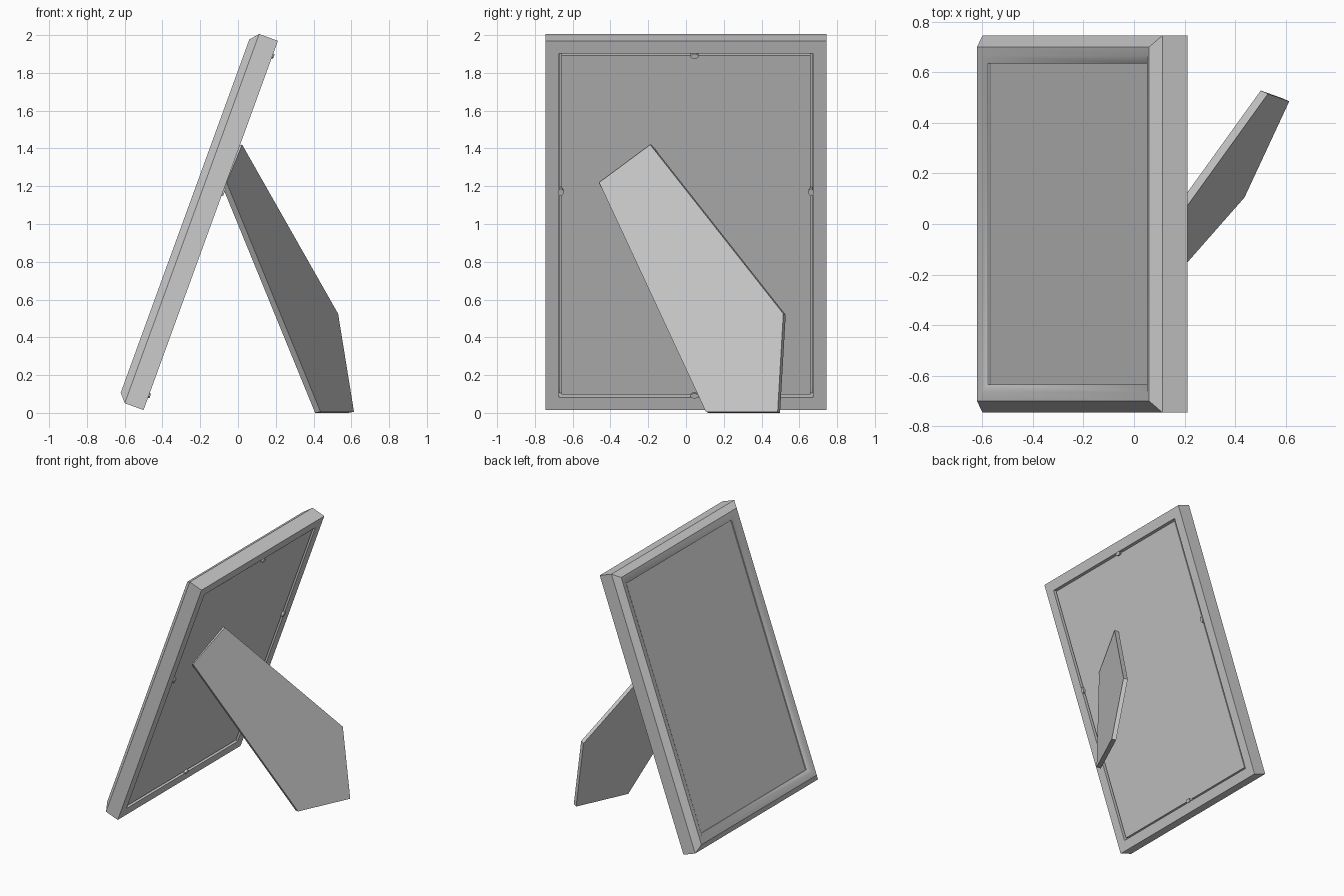
import bpy, bmesh, math
from mathutils import Vector

if "Cube" in bpy.data.objects:
    bpy.data.objects.remove(bpy.data.objects["Cube"])

TILT = math.radians(20)
W, H = 1.49, 2.08                                  # frame width and height
ORIGIN = Vector((-0.50, 0, 0.015))                 # bottom of the back face
UP = Vector((math.sin(TILT), 0, math.cos(TILT)))
OUT = Vector((-math.cos(TILT), 0, math.sin(TILT)))  # towards the picture side


def place(y, v, d):
    """Point on the leaning frame: across, up the frame, out from its back."""
    return ORIGIN + Vector((0, y, 0)) + UP * v + OUT * d


def ring(inset, d):
    a, b = W / 2 - inset, H - inset
    return [place(-a, inset, d), place(a, inset, d), place(a, b, d), place(-a, b, d)]


def build(name, loops, closed=False, smooth=None):
    """Skin a list of equal vertex loops; cap the ends unless closed."""
    bm = bmesh.new()
    rows = [[bm.verts.new(p) for p in loop] for loop in loops]
    n, m = len(rows), len(rows[0])
    for i in range(n if closed else n - 1):
        r, s = rows[i], rows[(i + 1) % n]
        for j in range(m):
            k = (j + 1) % m
            bm.faces.new((r[j], r[k], s[k], s[j]))
    if not closed:
        bm.faces.new(rows[0])
        bm.faces.new(rows[-1])
    bmesh.ops.recalc_face_normals(bm, faces=bm.faces)
    mesh = bpy.data.meshes.new(name)
    bm.to_mesh(mesh)
    bm.free()
    if smooth:
        mesh.shade_smooth()
        mesh.set_sharp_from_angle(angle=math.radians(smooth))
    ob = bpy.data.objects.new(name, mesh)
    bpy.context.collection.objects.link(ob)
    return ob


# Mitred moulding: (inset, depth) profile swept around the rectangle
profile = [(0, 0), (0, 0.106), (0.045, 0.145), (0.08, 0.142), (0.11, 0.123),
           (0.11, 0.115), (0.072, 0.115), (0.072, 0)]
build("frame_moulding", [ring(i, d) for i, d in profile], closed=True, smooth=45)

# Picture panel and the slightly recessed backing board
build("picture_panel", [ring(0.074, 0.06), ring(0.074, 0.115)])
build("backing_board", [ring(0.086, 0.008), ring(0.086, 0.06)])

# Small turn clips bridging the gap around the backing board
side = W / 2 - 0.083
clips = {"top": (0.045, H - 0.085, 0.022, 0.014),
         "bottom": (0.045, 0.082, 0.022, 0.014),
         "left": (-side, 1.229, 0.014, 0.022),
         "right": (side, 1.229, 0.014, 0.022)}
for label, (y, v, ry, rv) in clips.items():
    angles = [math.tau * (i + 0.5) / 8 for i in range(8)]
    build("clip_" + label, [[place(y + ry * math.cos(a), v + rv * math.sin(a), d)
                             for a in angles] for d in (-0.008, 0.03)])

# Angled easel leg: flat five-sided board
outer = [Vector(p) for p in ((-0.06, -0.46, 1.22), (0.022, -0.19, 1.42),
                             (0.53, 0.515, 0.525), (0.614, 0.485, 0.006),
                             (0.437, 0.105, 0.006))]
inward = Vector((-0.897, 0.40, -0.183)).normalized() * 0.032
build("easel_leg", [outer, [p + inward for p in outer]])
